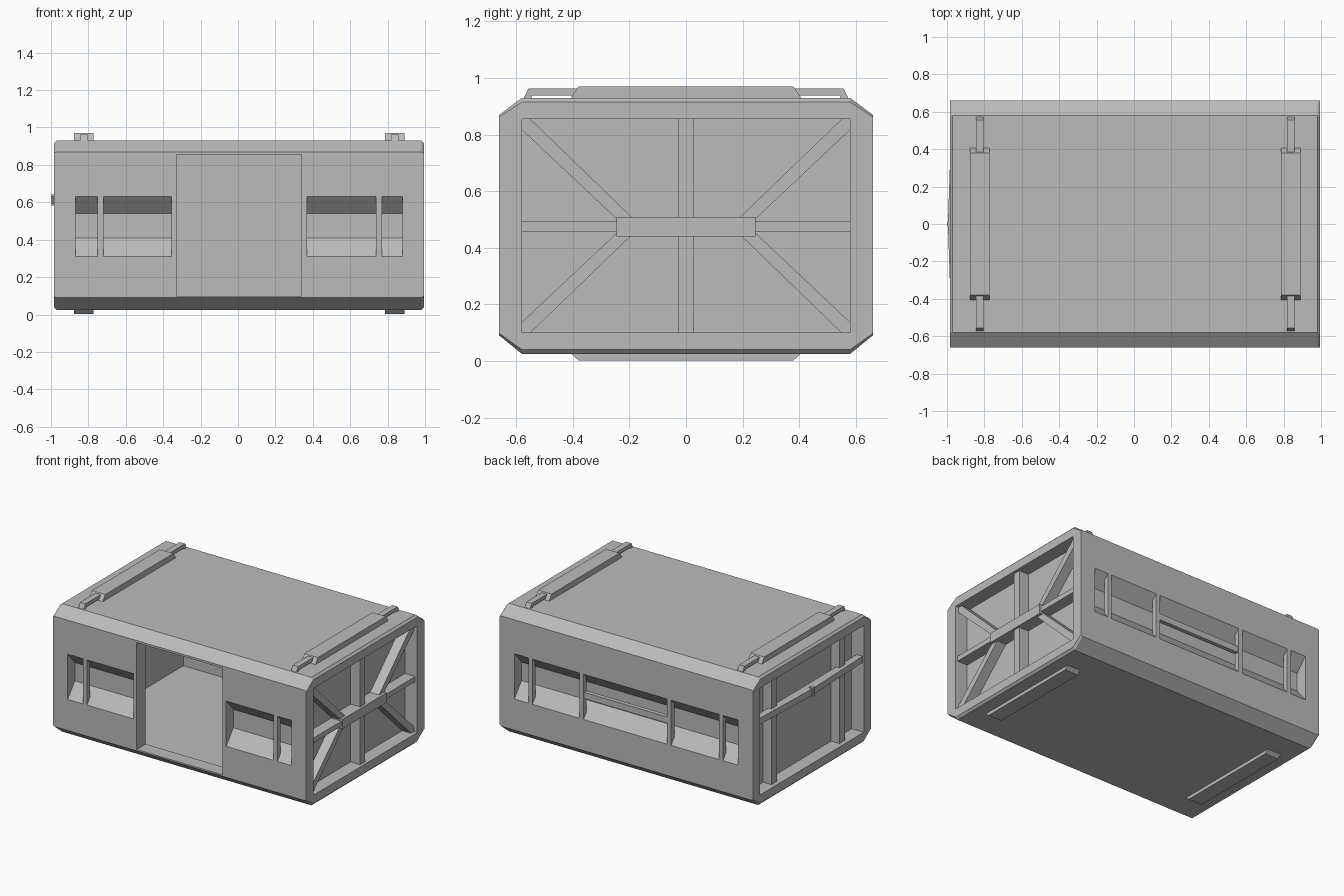
import bpy, bmesh

cube = bpy.data.objects.get("Cube")
if cube:
    bpy.data.objects.remove(cube, do_unlink=True)

GREY = (0.5, 0.5, 0.5, 1)
mat = bpy.data.materials.new("plain grey")
mat.use_nodes = True
mat.diffuse_color = GREY
mat.node_tree.nodes["Principled BSDF"].inputs["Base Color"].default_value = GREY


def loft(name, rings):
    """Closed solid through matching rings of points."""
    bm = bmesh.new()
    vs = [[bm.verts.new(p) for p in r] for r in rings]
    n = len(vs[0])
    for a, b in zip(vs, vs[1:]):
        for i in range(n):
            j = (i + 1) % n
            bm.faces.new((a[i], a[j], b[j], b[i]))
    bm.faces.new(vs[0])
    bm.faces.new(vs[-1])
    bmesh.ops.recalc_face_normals(bm, faces=bm.faces)
    me = bpy.data.meshes.new(name)
    bm.to_mesh(me)
    bm.free()
    me.materials.append(mat)
    ob = bpy.data.objects.new(name, me)
    bpy.context.collection.objects.link(ob)
    return ob


def prism_x(name, yz, x0, x1):
    return loft(name, [[(x, y, z) for y, z in yz] for x in (x0, x1)])


def box(name, x0, x1, y0, y1, z0, z1):
    return prism_x(name, [(y0, z0), (y1, z0), (y1, z1), (y0, z1)], x0, x1)


def cut(target, cutter):
    mod = target.modifiers.new("cut", 'BOOLEAN')
    mod.operation = 'DIFFERENCE'
    mod.solver = 'EXACT'
    mod.object = cutter
    bpy.context.view_layer.objects.active = target
    bpy.ops.object.modifier_apply(modifier=mod.name)
    bpy.data.objects.remove(cutter, do_unlink=True)


# Hull: chamfered section, its top and bottom edges eased at both ends
def section(x, ease):
    lo, hi = 0.025 + ease, 0.93 - ease
    half = [(0.66, 0.09 + ease / 2), (0.66, 0.87 - ease / 2), (0.58, hi)]
    right = [(0.58, lo)] + half
    return [(x, y, z) for y, z in right + [(-y, z) for y, z in reversed(right)]]


hull = loft("hull", [section(-0.985, 0.015), section(-0.97, 0),
                     section(0.98, 0), section(0.995, 0.015)])

# Hollow cabin, doorway and recessed ends
cut(hull, box("cabin_cutter", -0.82, 0.82, -0.56, 0.56, 0.095, 0.86))
cut(hull, box("door_cutter", -0.33, 0.34, -0.8, -0.5, 0.1, 0.855))
cut(hull, box("end_cutter", 0.9, 1.1, -0.58, 0.58, 0.1, 0.855))
cut(hull, box("end_cutter", -1.1, -0.89, -0.58, 0.58, 0.1, 0.855))

# Window niches with sloping sill and head
for side, x0, x1 in ((-1, -0.87, -0.355), (-1, 0.37, 0.88), (1, -0.87, 0.88)):
    niche = [(side * 0.58, 0.41), (side * 0.66, 0.31), (side * 0.7, 0.31),
             (side * 0.7, 0.63), (side * 0.66, 0.63), (side * 0.58, 0.54)]
    cut(hull, prism_x("niche_cutter", niche, x0, x1))


# Window mullions and the back window rail
def mullion(name, x, side):
    y0, y1 = sorted((side * 0.625, side * 0.66))
    box(name, x - 0.016, x + 0.016, y0, y1, 0.3, 0.64)


for x in (-0.735, 0.755):
    mullion("front_mullion", x, -1)
for x in (-0.735, -0.33, 0.355, 0.755):
    mullion("back_mullion", x, 1)
box("back_window_rail", -0.33, 0.355, 0.625, 0.655, 0.455, 0.5)

# Crossed bracing on the right-hand end
box("brace_plate", 0.89, 0.99, -0.245, 0.245, 0.44, 0.508)
box("brace_post", 0.89, 0.975, -0.027, 0.027, 0.09, 0.86)
box("brace_bar", 0.89, 0.98, -0.585, 0.585, 0.457, 0.492)
for sy in (-1, 1):
    for sz in (-1, 1):
        corner = [(0.58, 0.378), (0.58, 0.34), (0.235, 0.015),
                  (0.19, 0.015), (0.19, 0.03), (0.55, 0.378)]
        prism_x("diagonal_brace",
                [(sy * y, 0.477 + sz * z) for y, z in corner], 0.89, 0.97)

# Posts and bowed rail on the other end
for y in (-0.38, 0.38):
    box("end_post", -0.955, -0.88, y - 0.03, y + 0.03, 0.09, 0.86)
bow = [(-0.93, -0.585), (-0.975, -0.585), (-0.994, -0.03), (-0.994, 0.03),
       (-0.975, 0.585), (-0.93, 0.585)]
loft("bowed_rail", [[(x, y, z) for x, y in bow] for z in (0.59, 0.635)])
box("rail_catch", -1.0, -0.97, -0.012, 0.012, 0.582, 0.642)

# Roof blocks with looped grab rails, and skids underneath
for x in (-0.825, 0.838):
    prism_x("roof_block", [(-0.41, 0.925), (0.41, 0.925), (0.38, 0.97), (-0.38, 0.97)],
            x - 0.053, x + 0.053)
    prism_x("bottom_skid", [(-0.41, 0.03), (0.41, 0.03), (0.38, 0.002), (-0.38, 0.002)],
            x - 0.053, x + 0.053)
    for s in (-1, 1):
        rail = [(0.38, 0.938), (0.548, 0.938), (0.542, 0.925),
                (0.575, 0.925), (0.557, 0.963), (0.38, 0.963)]
        prism_x("grab_rail", [(s * y, z) for y, z in rail], x - 0.021, x + 0.021)
